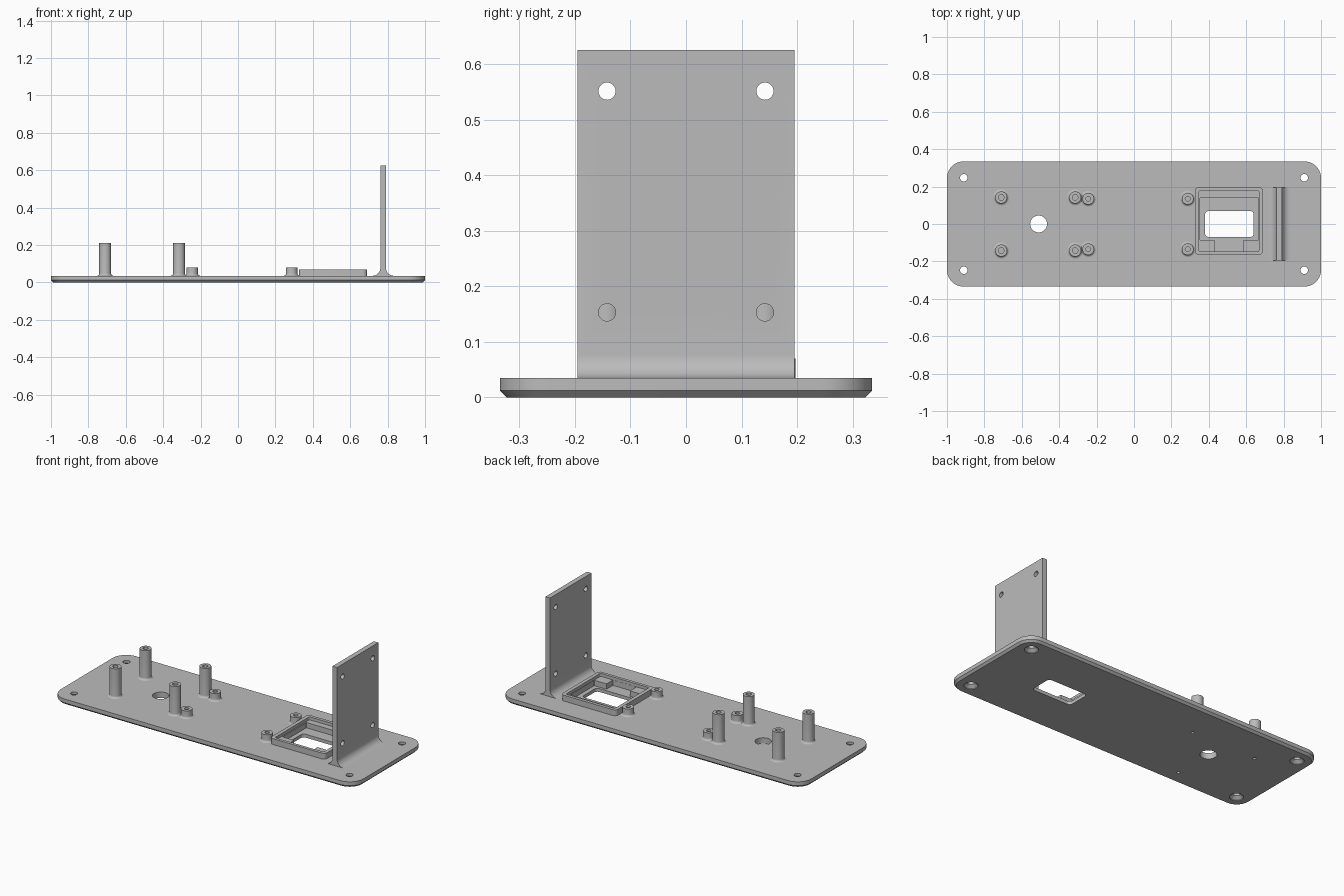
import bpy, bmesh, math

if "Cube" in bpy.data.objects:
    bpy.data.objects.remove(bpy.data.objects["Cube"])

grey = bpy.data.materials.new("plain_grey")
grey.use_nodes = True
COLOUR = (0.5, 0.5, 0.5, 1)
grey.diffuse_color = COLOUR
grey.node_tree.nodes["Principled BSDF"].inputs["Base Color"].default_value = COLOUR

TOP = 0.035  # upper face of the base plate


def finish(name, bm):
    bmesh.ops.remove_doubles(bm, verts=bm.verts, dist=1e-5)
    bmesh.ops.recalc_face_normals(bm, faces=bm.faces)
    mesh = bpy.data.meshes.new(name)
    bm.to_mesh(mesh)
    bm.free()
    mesh.materials.append(grey)
    ob = bpy.data.objects.new(name, mesh)
    bpy.context.collection.objects.link(ob)
    return ob


def smooth(ob):
    bpy.ops.object.select_all(action="DESELECT")
    ob.select_set(True)
    bpy.context.view_layer.objects.active = ob
    bpy.ops.object.shade_smooth_by_angle(angle=math.radians(30))


def rounded_box(name, x0, x1, y0, y1, levels, radius, steps=10):
    """Stack rounded rectangles; levels are (inset, z) pairs."""
    bm = bmesh.new()
    rings = []
    for inset, z in levels:
        r = max(radius - inset, 0.0005)
        ring = []
        for q, (cx, cy) in enumerate([(x1 - radius, y1 - radius), (x0 + radius, y1 - radius),
                                      (x0 + radius, y0 + radius), (x1 - radius, y0 + radius)]):
            for i in range(steps + 1):
                a = (q + i / steps) * math.pi / 2
                ring.append(bm.verts.new((cx + r * math.cos(a), cy + r * math.sin(a), z)))
        rings.append(ring)
    n = len(rings[0])
    for low, high in zip(rings, rings[1:]):
        for i in range(n):
            j = (i + 1) % n
            bm.faces.new((low[i], low[j], high[j], high[i]))
    bm.faces.new(rings[0][::-1])
    bm.faces.new(rings[-1])
    return finish(name, bm)


def box(name, x0, x1, y0, y1, z0, z1):
    return rounded_box(name, x0, x1, y0, y1, [(0, z0), (0, z1)], 0.001, 1)


def lathe(name, x, y, profile, sides=32):
    """Turn (radius, z) points about a vertical axis."""
    bm = bmesh.new()
    verts = [bm.verts.new((r, 0, z)) for r, z in profile]
    edges = [bm.edges.new(pair) for pair in zip(verts, verts[1:])]
    bmesh.ops.spin(bm, geom=verts + edges, cent=(0, 0, 0), axis=(0, 0, 1),
                   angle=math.tau, steps=sides)
    bmesh.ops.translate(bm, verts=bm.verts, vec=(x, y, 0))
    return finish(name, bm)


def cylinder(x, y, r, z0, z1):
    return lathe("hole_cutter", x, y, [(0, z0), (r, z0), (r, z1), (0, z1)])


def cut(ob, cutters):
    bpy.context.view_layer.objects.active = ob
    for c in cutters:
        mod = ob.modifiers.new("cut", "BOOLEAN")
        mod.operation, mod.solver, mod.object = "DIFFERENCE", "EXACT", c
        bpy.ops.object.modifier_apply(modifier=mod.name)


# Base plate and window frame
plate = rounded_box("base_plate", -1, 1, -0.335, 0.335,
                    [(0.012, 0), (0, 0.012), (0, TOP)], 0.09)
frame = rounded_box("window_frame", 0.325, 0.69, -0.165, 0.197, [(0, TOP), (0, 0.07)], 0.022)

# Stepped pocket and window opening
recess = rounded_box("recess_cutter", 0.347, 0.668, -0.147, 0.178, [(0, 0.052), (0, 0.1)], 0.008)
pocket = box("pocket_cutter", 0.353, 0.666, -0.085, 0.14, 0.02, 0.1)
slot = box("slot_cutter", 0.43, 0.585, -0.146, -0.08, 0.02, 0.1)
window = rounded_box("window_cutter", 0.38, 0.64, -0.07, 0.07, [(0, -0.1), (0, 0.1)], 0.02)

# Countersunk corner holes, large round hole and blind screw holes beneath
holes = [lathe("screw_cutter", sx * 0.91, sy * 0.247,
               [(0, -0.01), (0.038, -0.01), (0.038, 0.004), (0.02, 0.02), (0.02, 0.1), (0, 0.1)])
         for sx in (-1, 1) for sy in (-1, 1)]
holes.append(cylinder(-0.51, 0, 0.045, -0.1, 0.1))
for deg in (30, 150, 270):
    a = math.radians(deg)
    holes.append(cylinder(-0.51 + 0.245 * math.cos(a), 0.245 * math.sin(a), 0.009, -0.1, 0.025))

cut(plate, holes + [pocket, slot, window])
cut(frame, [recess, pocket, slot])

# Upright panel with filleted foot
FILLET = 0.042
side = []
for i in range(9):
    a = i / 8 * math.pi / 2
    side.append((0.015 + FILLET * (1 - math.sin(a)), TOP + FILLET * (1 - math.cos(a))))
side.append((0.015, 0.625))
outline = side + [(-x, z) for x, z in reversed(side)]
bm = bmesh.new()
face = bm.faces.new([bm.verts.new((0.776 + x, -0.195, z)) for x, z in outline])
ext = bmesh.ops.extrude_face_region(bm, geom=[face])
bmesh.ops.translate(bm, vec=(0, 0.39, 0),
                    verts=[g for g in ext["geom"] if isinstance(g, bmesh.types.BMVert)])
panel = finish("upright_panel", bm)
drills = []
for y in (-0.142, 0.142):
    for z in (0.153, 0.551):
        drill = cylinder(0, 0, 0.0155, -0.1, 0.1)
        drill.rotation_euler.y = math.pi / 2
        drill.location = (0.776, y, z)
        drills.append(drill)
bpy.context.view_layer.update()
cut(panel, drills)

for c in holes + drills + [recess, pocket, slot, window]:
    bpy.data.objects.remove(c)


# Hollow standoffs with flared feet
def standoff(name, x, y, r, hole, height):
    flare = 0.012
    profile = [(r + flare * (1 - math.sin(t)), TOP + flare * (1 - math.cos(t)))
               for t in [i / 5 * math.pi / 2 for i in range(6)]]
    profile += [(r, height), (hole, height), (hole, TOP + 0.005), (0, TOP + 0.005)]
    return lathe(name, x, y, profile)


parts = [plate, frame, panel]
for label, y in (("front", -1), ("back", 1)):
    for x in (-0.71, -0.315):
        parts.append(standoff(label + "_tall_standoff", x, y * 0.142, 0.032, 0.015, 0.21))
    for x in (-0.245, 0.287):
        parts.append(standoff(label + "_short_standoff", x, y * 0.135, 0.031, 0.013, 0.08))

for part in parts:
    smooth(part)
